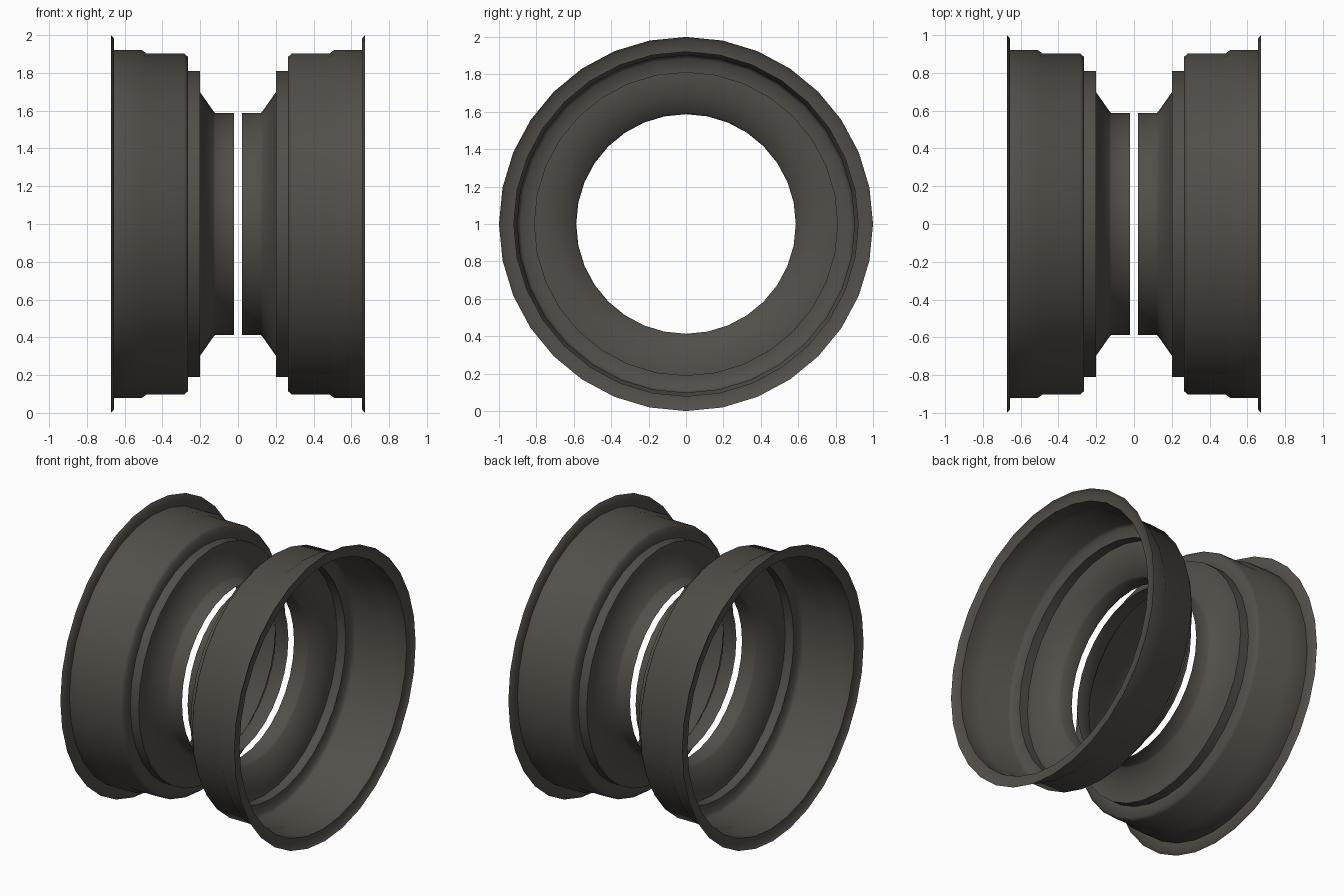
import bpy, bmesh, math

if "Cube" in bpy.data.objects:
    bpy.data.objects.remove(bpy.data.objects["Cube"])

SIDES = 32
CENTRE_Z = 1.0

# Half-rim profile (x, radius), from the hub edge out to the flared lip
PROFILE = [
    (0.022, 0.587), (0.12, 0.587), (0.13, 0.597), (0.20, 0.697),
    (0.20, 0.81), (0.265, 0.81), (0.265, 0.885), (0.285, 0.902),
    (0.483, 0.902), (0.51, 0.921), (0.657, 0.921), (0.657, 0.982),
    (0.672, 1.0),
]

metal = bpy.data.materials.new("dark_warm_grey")
metal.diffuse_color = (0.085, 0.076, 0.065, 1)
metal.use_nodes = True
metal.node_tree.nodes["Principled BSDF"].inputs["Base Color"].default_value = metal.diffuse_color


def rim_half(name, side):
    """Thin shell turned around the x axis; side is 1 or -1."""
    bm = bmesh.new()
    rings = []
    for x, r in PROFILE:
        ring = []
        for i in range(SIDES):
            a = 2 * math.pi * i / SIDES
            ring.append(bm.verts.new((side * x, r * math.sin(a), CENTRE_Z + r * math.cos(a))))
        rings.append(ring)
    for a, b in zip(rings, rings[1:]):
        for i in range(SIDES):
            j = (i + 1) % SIDES
            quad = (a[i], a[j], b[j], b[i])
            bm.faces.new(quad[::-1] if side > 0 else quad)
    # make the barrel normals point away from the axle
    bm.normal_update()
    barrel = max(bm.faces, key=lambda f: f.calc_center_median().z if abs(f.normal.x) < 0.1 else -1)
    if barrel.normal.z < 0:
        bmesh.ops.reverse_faces(bm, faces=bm.faces[:])
    mesh = bpy.data.meshes.new(name)
    bm.to_mesh(mesh)
    bm.free()
    mesh.materials.append(metal)
    ob = bpy.data.objects.new(name, mesh)
    bpy.context.collection.objects.link(ob)
    bpy.ops.object.select_all(action='DESELECT')
    ob.select_set(True)
    bpy.context.view_layer.objects.active = ob
    bpy.ops.object.shade_smooth_by_angle(angle=math.radians(60))
    return ob


# Two mirrored rim halves with a narrow gap between them
rim_half("rim_right", 1)
rim_half("rim_left", -1)
